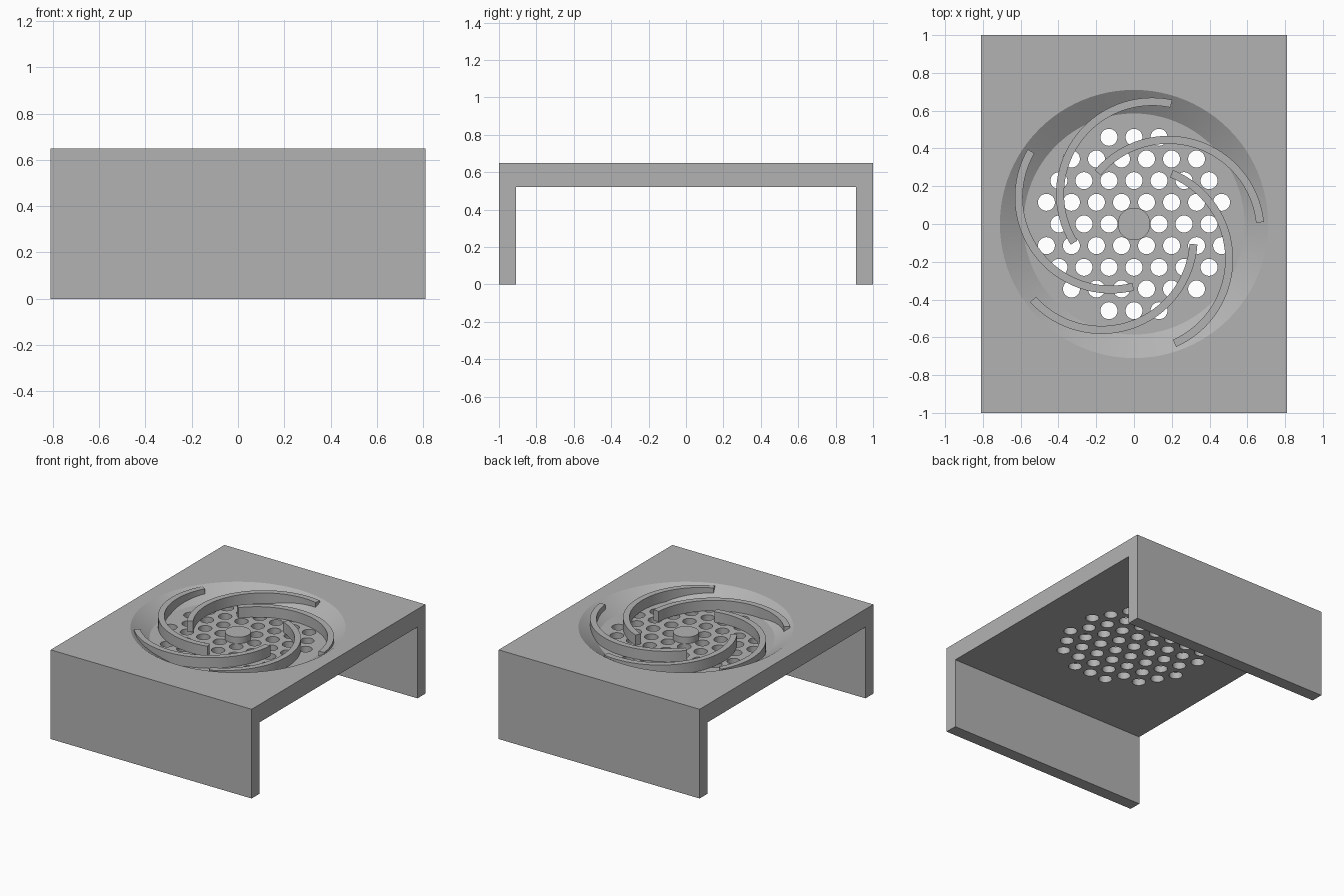
import bpy, bmesh, math
from mathutils import Matrix, Vector

cube = bpy.data.objects.get("Cube")
if cube:
    bpy.data.objects.remove(cube, do_unlink=True)

grey = bpy.data.materials.new("plain grey")
grey.use_nodes = True
colour = (0.45, 0.45, 0.45, 1)
grey.diffuse_color = colour
grey.node_tree.nodes["Principled BSDF"].inputs["Base Color"].default_value = colour

TOP, FLOOR, UNDER = 0.65, 0.57, 0.52
RIM_R, FLOOR_R = 0.71, 0.585


def make(name, bm):
    bmesh.ops.recalc_face_normals(bm, faces=bm.faces)
    mesh = bpy.data.meshes.new(name)
    bm.to_mesh(mesh)
    bm.free()
    mesh.materials.append(grey)
    ob = bpy.data.objects.new(name, mesh)
    bpy.context.collection.objects.link(ob)
    return ob


def prism(points, direction):
    """Extrude a closed outline along a direction."""
    bm = bmesh.new()
    face = bm.faces.new([bm.verts.new(p) for p in points])
    out = bmesh.ops.extrude_face_region(bm, geom=[face])
    verts = [v for v in out["geom"] if isinstance(v, bmesh.types.BMVert)]
    bmesh.ops.translate(bm, verts=verts, vec=direction)
    return bm


def cone(bm, x, y, z0, z1, r0, r1, sides):
    bmesh.ops.create_cone(bm, cap_ends=True, segments=sides, radius1=r0, radius2=r1,
                          depth=z1 - z0, matrix=Matrix.Translation((x, y, (z0 + z1) / 2)))


def smooth(ob):
    bpy.ops.object.select_all(action="DESELECT")
    ob.select_set(True)
    bpy.context.view_layer.objects.active = ob
    bpy.ops.object.shade_smooth_by_angle(angle=math.radians(30))


# Bridge-shaped body: top plate with a wall at front and back
profile = [(-1, 0), (-0.91, 0), (-0.91, UNDER), (0.91, UNDER),
           (0.91, 0), (1, 0), (1, TOP), (-1, TOP)]
body = make("body", prism([(-0.81, y, z) for y, z in profile], (1.62, 0, 0)))

# Cutter for the shallow sloped recess
bm = bmesh.new()
extra = 0.05
slope = (RIM_R - FLOOR_R) / (TOP - FLOOR)
cone(bm, 0, 0, FLOOR, TOP + extra, FLOOR_R, RIM_R + extra * slope, 96)
recess_cutter = make("recess_cutter", bm)

# Cutter for the honeycomb pattern of vent holes
bm = bmesh.new()
pitch = 0.1325
for row in range(-4, 5):
    for col in range(-4, 5):
        x = (col + 0.5 * (row % 2)) * pitch
        y = row * pitch * math.sqrt(3) / 2
        if math.hypot(x, y) < 0.5:
            cone(bm, x, y, UNDER - 0.05, FLOOR + 0.02, 0.045, 0.045, 32)
hole_cutter = make("hole_cutter", bm)

for cutter in (recess_cutter, hole_cutter):
    mod = body.modifiers.new(cutter.name, "BOOLEAN")
    mod.operation = "DIFFERENCE"
    mod.solver = "EXACT"
    mod.object = cutter
    bpy.context.view_layer.objects.active = body
    bpy.ops.object.modifier_apply(modifier=mod.name)
    bpy.data.objects.remove(cutter, do_unlink=True)
smooth(body)

# Central hub disc
bm = bmesh.new()
cone(bm, 0, 0, FLOOR - 0.001, 0.617, 0.086, 0.086, 48)
smooth(make("hub", bm))

# Five curved blades swirling from the hub area to the rim
ARC_R, HALF_W, STEPS = 0.488, 0.021, 32
for i in range(5):
    turn = Matrix.Rotation(math.radians(72 * i), 3, "Z")
    centre = Vector((0.016, -0.186, FLOOR - 0.001))
    angles = [math.radians(-66 + 134 * k / STEPS) for k in range(STEPS + 1)]
    outline = [(ARC_R + HALF_W, a) for a in angles]
    outline += [(ARC_R - HALF_W, a) for a in reversed(angles)]
    points = [turn @ (centre + Vector((r * math.cos(a), r * math.sin(a), 0)))
              for r, a in outline]
    smooth(make(f"blade_{i + 1}", prism(points, (0, 0, 0.647 - FLOOR))))
